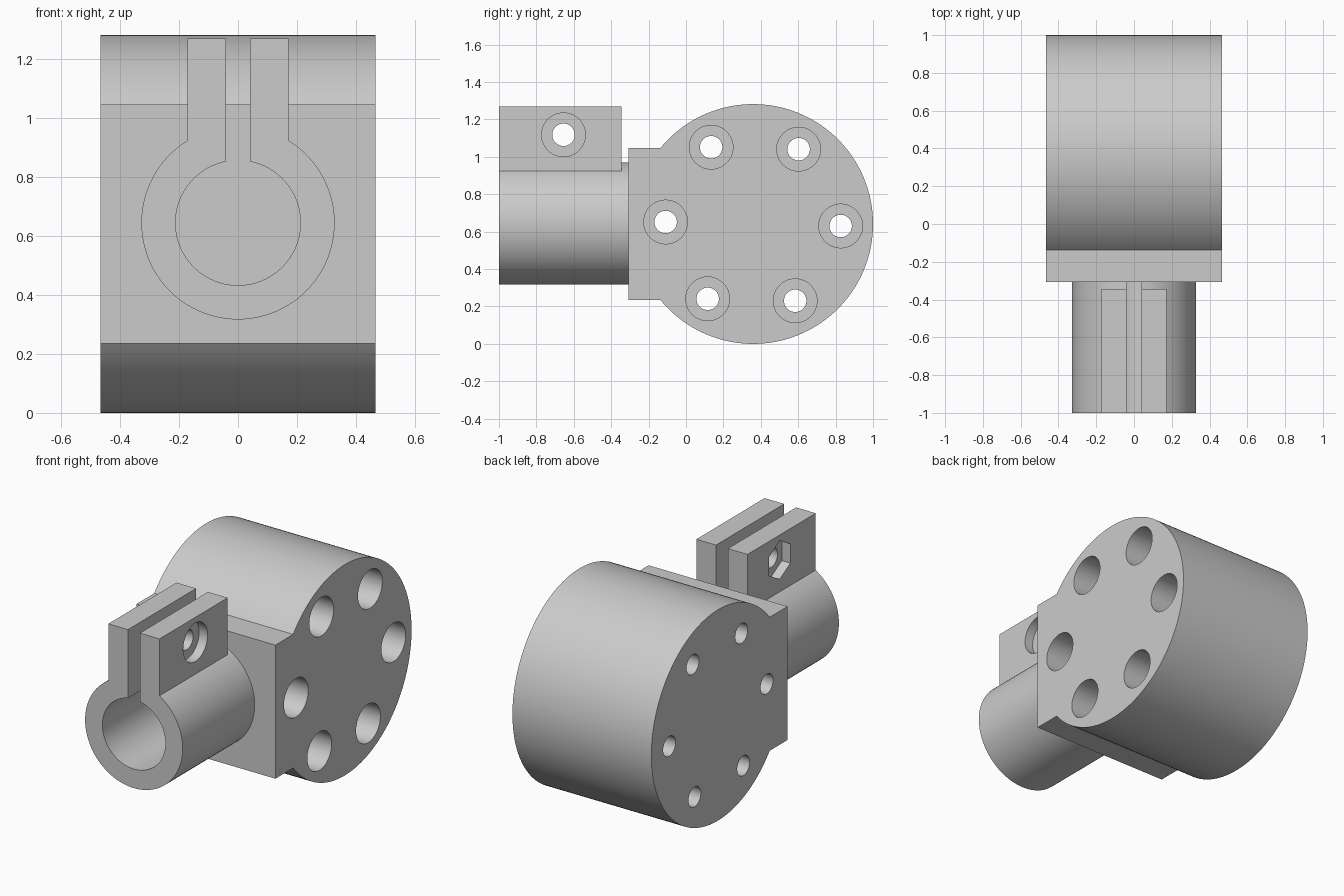
import bpy, bmesh
from math import sin, cos, pi, radians, acos, asin
from mathutils import Matrix, Vector

cube = bpy.data.objects.get("Cube")
if cube:
    bpy.data.objects.remove(cube, do_unlink=True)

grey = bpy.data.materials.new("plain_grey")
grey.use_nodes = True
COLOUR = (0.6, 0.6, 0.6, 1)
grey.diffuse_color = COLOUR
grey.node_tree.nodes["Principled BSDF"].inputs["Base Color"].default_value = COLOUR


def make_object(name, bm):
    bmesh.ops.recalc_face_normals(bm, faces=bm.faces)
    mesh = bpy.data.meshes.new(name)
    bm.to_mesh(mesh)
    bm.free()
    mesh.materials.append(grey)
    obj = bpy.data.objects.new(name, mesh)
    bpy.context.collection.objects.link(obj)
    return obj


def extrude_profile(name, points, direction):
    """Fill a closed loop of 3D points and extrude it."""
    bm = bmesh.new()
    face = bm.faces.new([bm.verts.new(p) for p in points])
    side = bmesh.ops.extrude_face_region(bm, geom=[face], use_keep_orig=True)["geom"]
    moved = [v for v in side if isinstance(v, bmesh.types.BMVert)]
    bmesh.ops.translate(bm, verts=moved, vec=direction)
    return make_object(name, bm)


def pins_along_x(name, centres, radius, x0, x1, sides=48):
    """Parallel cylinders along x at the given (y, z) centres."""
    bm = bmesh.new()
    for y, z in centres:
        place = Matrix.Translation(((x0 + x1) / 2, y, z)) @ Matrix.Rotation(pi / 2, 4, 'Y')
        # Corner pointing up for low side counts
        spin = Matrix.Rotation(pi / 2, 4, 'Z') if sides == 6 else Matrix()
        bmesh.ops.create_cone(bm, cap_ends=True, segments=sides, radius1=radius,
                              radius2=radius, depth=x1 - x0, matrix=place @ spin)
    return make_object(name, bm)


def combine(target, other, operation):
    """Apply a boolean and discard the helper."""
    other.hide_render = True
    mod = target.modifiers.new("boolean", 'BOOLEAN')
    mod.operation, mod.object, mod.solver = operation, other, 'EXACT'
    bpy.context.view_layer.update()
    graph = bpy.context.evaluated_depsgraph_get()
    result = bpy.data.meshes.new_from_object(target.evaluated_get(graph))
    target.modifiers.clear()
    target.data = result
    bpy.data.objects.remove(other, do_unlink=True)


def arc(radius, start, end, steps):
    return [(radius * cos(start + (end - start) * i / steps),
             radius * sin(start + (end - start) * i / steps)) for i in range(steps + 1)]


# Drum with its flat mounting block, one profile extruded along x
HALF, DRUM_R, DRUM_Y, DRUM_Z = 0.467, 0.641, 0.359, 0.641
BLOCK_Y, BLOCK_H = -0.308, 0.406
join = pi - asin(BLOCK_H / DRUM_R)
outline = [(DRUM_Y + a, DRUM_Z + b) for a, b in arc(DRUM_R, -join, join, 112)]
outline += [(BLOCK_Y, DRUM_Z + BLOCK_H), (BLOCK_Y, DRUM_Z - BLOCK_H)]
drum = extrude_profile("drum_body", [(-HALF, y, z) for y, z in outline], (2 * HALF, 0, 0))

# Ring of six counterbored bolt holes
ring = [(DRUM_Y + 0.468 * cos(radians(60 * k - 1.3)),
         DRUM_Z + 0.468 * sin(radians(60 * k - 1.3))) for k in range(6)]
combine(drum, pins_along_x("bolt_holes", ring, 0.06, -0.6, 0.6), 'DIFFERENCE')
combine(drum, pins_along_x("bolt_recesses", ring, 0.117, -0.15, 0.6), 'DIFFERENCE')

# Split clamp tube along y
TUBE_Z, OUTER, INNER, GAP, FRONT = 0.645, 0.328, 0.212, 0.04, -1.0
a_out, a_in = acos(GAP / OUTER), acos(GAP / INNER)
section = arc(OUTER, a_out, -pi - a_out, 96) + arc(INNER, -pi - a_in, a_in, 80)
tube = extrude_profile("clamp_tube", [(x, FRONT, TUBE_Z + z) for x, z in section],
                       (0, BLOCK_Y - FRONT, 0))

# Two upright ears rising beside the slot
for side in (-1, 1):
    ear = [(side * x, FRONT, z) for x, z in
           ((GAP, 0.88), (0.172, 0.88), (0.172, 1.27), (GAP, 1.27))]
    combine(tube, extrude_profile("clamp_ear", ear, (0, 0.655, 0)), 'UNION')

# Clamp screw: through hole, round head recess, hexagonal nut pocket
screw = [(-0.655, 1.118)]
combine(tube, pins_along_x("screw_hole", screw, 0.06, -0.3, 0.3), 'DIFFERENCE')
combine(tube, pins_along_x("head_recess", screw, 0.117, 0.115, 0.3), 'DIFFERENCE')
combine(tube, pins_along_x("nut_pocket", screw, 0.117, -0.3, -0.115, 6), 'DIFFERENCE')

# Smooth round walls, crisp edges
for obj in (drum, tube):
    bpy.ops.object.select_all(action='DESELECT')
    obj.select_set(True)
    bpy.context.view_layer.objects.active = obj
    bpy.ops.object.shade_smooth_by_angle(angle=radians(25))
